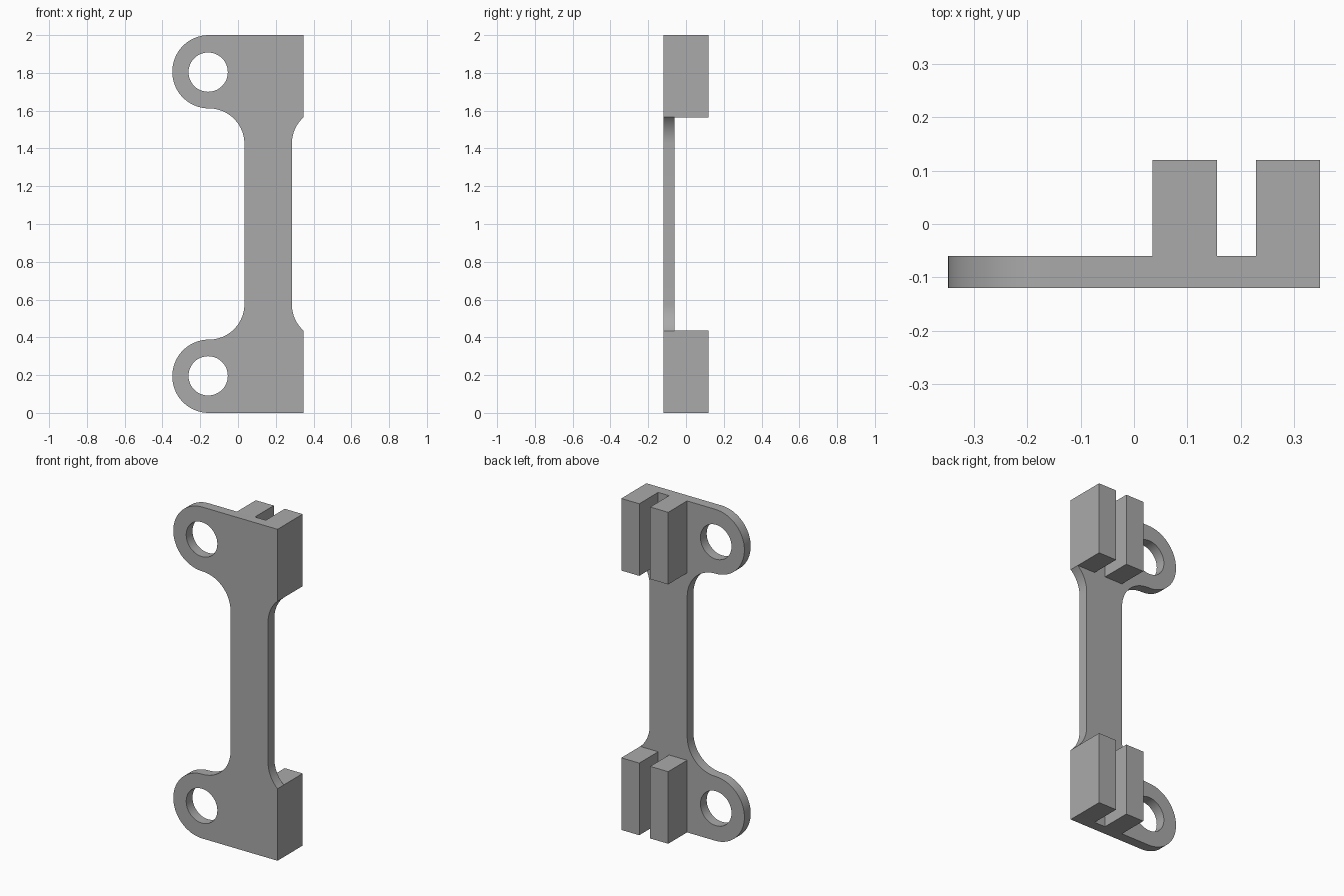
import bpy
import bmesh
from math import cos, sin, radians, acos, degrees

default = bpy.data.objects.get("Cube")
if default:
    bpy.data.objects.remove(default, do_unlink=True)

HALF_W, FRONT, PLATE_BACK, BACK = 0.348, -0.12, -0.06, 0.12
LUG_R, LUG_X, HOLE_R, HOLE_X = 0.194, -0.154, 0.104, -0.158
FILLET_R, FILLET_Z = 0.188, 0.575
BLOCK_H, BLOCK_W = 0.435, 0.12

grey = bpy.data.materials.new("plain grey")
grey.use_nodes = True
grey.diffuse_color = (0.4, 0.4, 0.4, 1)
grey.node_tree.nodes["Principled BSDF"].inputs["Base Color"].default_value = (0.4, 0.4, 0.4, 1)


def arc(cx, cz, r, start, end, steps=24):
    """Points on an arc, angles in degrees."""
    angles = [radians(start + (end - start) * i / steps) for i in range(steps + 1)]
    return [(cx + r * cos(a), cz + r * sin(a)) for a in angles]


def finish(bm, name):
    mesh = bpy.data.meshes.new(name)
    bmesh.ops.recalc_face_normals(bm, faces=bm.faces)
    bm.to_mesh(mesh)
    bm.free()
    mesh.materials.append(grey)
    obj = bpy.data.objects.new(name, mesh)
    bpy.context.collection.objects.link(obj)
    return obj


# Bottom half of the plate outline, from lower right round to the right edge
right_cx = 0.285 + FILLET_R
cut = degrees(acos((right_cx - HALF_W) / FILLET_R))
lower = [(HALF_W, 0)]
lower += arc(LUG_X, LUG_R, LUG_R, 270, 90, 40)
lower += arc(LUG_X, LUG_R * 2 + FILLET_R, FILLET_R, -90, 0)[1:]
right = arc(right_cx, FILLET_Z, FILLET_R, 180, 180 + cut, 16)
# Mirror it for the top half
upper = [(x, 2 - z) for x, z in reversed(lower)]
upper_right = [(x, 2 - z) for x, z in reversed(right)]
outline = lower + upper + upper_right + right
holes = [arc(HOLE_X, z, HOLE_R, 0, 360, 48)[:-1] for z in (0.196, 1.804)]

# Plate: filled outline with two holes, extruded backwards
bm = bmesh.new()
for loop in [outline] + holes:
    verts = [bm.verts.new((x, FRONT, z)) for x, z in loop]
    for a, b in zip(verts, verts[1:] + verts[:1]):
        bm.edges.new((a, b))
bmesh.ops.triangle_fill(bm, use_beauty=True, use_dissolve=False, edges=bm.edges[:])
extruded = bmesh.ops.extrude_face_region(bm, geom=bm.faces[:], use_keep_orig=True)
moved = [g for g in extruded["geom"] if isinstance(g, bmesh.types.BMVert)]
bmesh.ops.translate(bm, verts=moved, vec=(0, PLATE_BACK - FRONT, 0))
plate = finish(bm, "mounting_plate")
bpy.context.view_layer.objects.active = plate
plate.select_set(True)
bpy.ops.object.shade_smooth_by_angle(angle=radians(30))

# Pairs of clamp blocks on the back, with a slot between them
for level, z in (("lower", BLOCK_H / 2), ("upper", 2 - BLOCK_H / 2)):
    for side, x in (("inner", 0.095), ("outer", HALF_W - BLOCK_W / 2)):
        bm = bmesh.new()
        bmesh.ops.create_cube(bm, size=1)
        bmesh.ops.scale(bm, verts=bm.verts, vec=(BLOCK_W, BACK - PLATE_BACK, BLOCK_H))
        bmesh.ops.translate(bm, verts=bm.verts, vec=(x, (BACK + PLATE_BACK) / 2, z))
        finish(bm, f"{level}_{side}_clamp_block")
